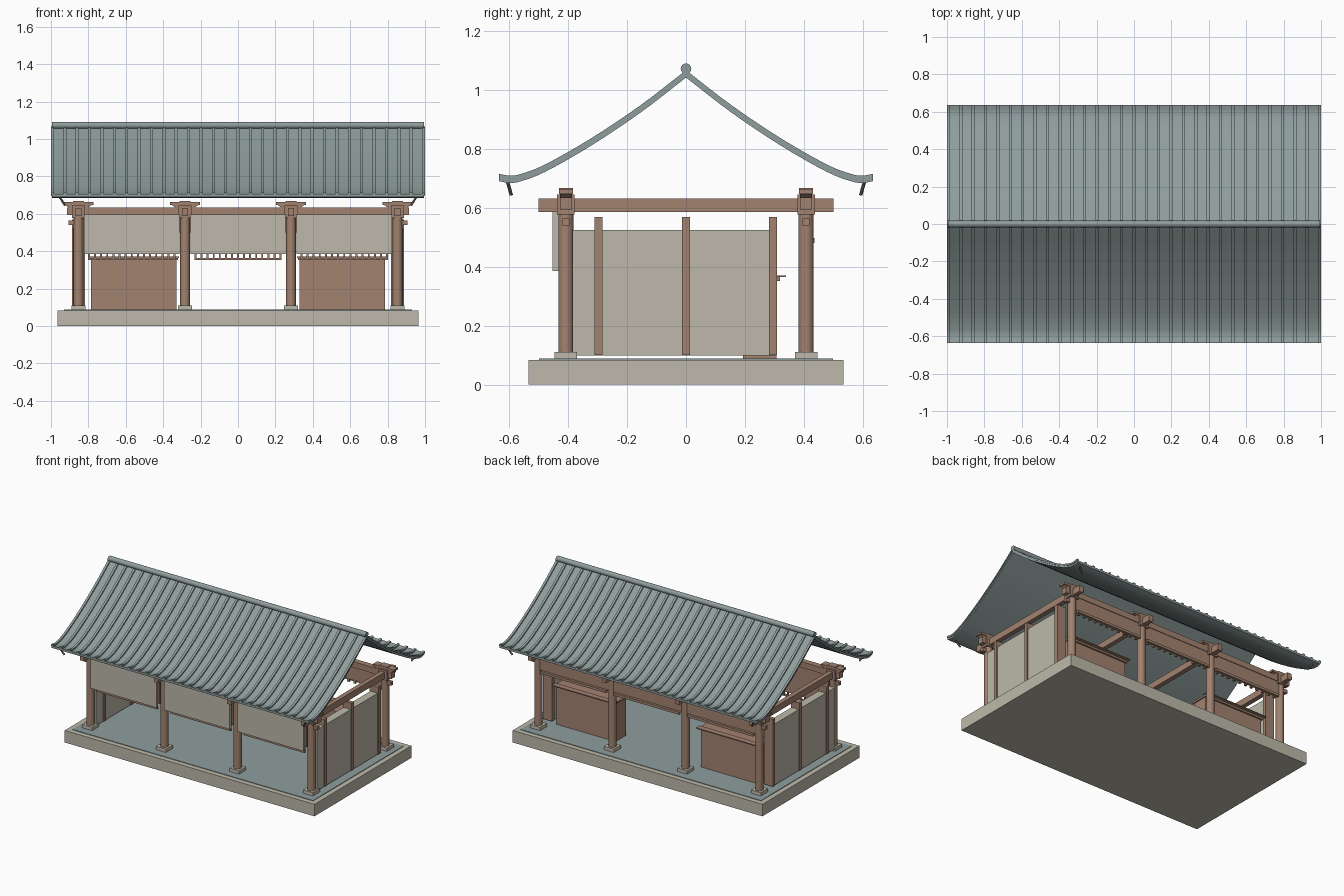
import bpy, bmesh, math
from mathutils import Vector

if "Cube" in bpy.data.objects:
    bpy.data.objects.remove(bpy.data.objects["Cube"])


def material(name, r, g, b):
    m = bpy.data.materials.new(name)
    m.diffuse_color = (r, g, b, 1)
    m.use_nodes = True
    m.node_tree.nodes["Principled BSDF"].inputs["Base Color"].default_value = m.diffuse_color
    return m


WOOD = material("brown wood", 0.36, 0.225, 0.16)
STONE = material("pale stone", 0.51, 0.485, 0.405)
TILE = material("grey green tile", 0.275, 0.34, 0.335)
DARK = material("dark iron", 0.10, 0.085, 0.07)


def finish(name, bm, mat):
    bmesh.ops.recalc_face_normals(bm, faces=bm.faces)
    me = bpy.data.meshes.new(name)
    bm.to_mesh(me)
    bm.free()
    me.materials.append(mat)
    ob = bpy.data.objects.new(name, me)
    bpy.context.collection.objects.link(ob)
    return ob


def add_box(bm, x0, x1, y0, y1, z0, z1):
    """Add one box given by its limits."""
    v = bmesh.ops.create_cube(bm, size=1)["verts"]
    for p in v:
        p.co = Vector((x1 if p.co.x > 0 else x0,
                       y1 if p.co.y > 0 else y0,
                       z1 if p.co.z > 0 else z0))


def boxes(name, mat, *limits):
    bm = bmesh.new()
    for b in limits:
        add_box(bm, *b)
    return finish(name, bm, mat)


def prism(bm, profile, x0, x1):
    """Extrude a closed (y, z) profile along x."""
    face = bm.faces.new([bm.verts.new((x0, y, z)) for y, z in profile])
    ext = bmesh.ops.extrude_face_region(bm, geom=[face])["geom"]
    for e in ext:
        if isinstance(e, bmesh.types.BMVert):
            e.co.x = x1


def cylinder(name, mat, p0, p1, r, n=20):
    p0, p1 = Vector(p0), Vector(p1)
    bm = bmesh.new()
    bmesh.ops.create_cone(bm, cap_ends=True, segments=n, radius1=r, radius2=r,
                          depth=(p1 - p0).length)
    ob = finish(name, bm, mat)
    ob.location = (p0 + p1) / 2
    ob.rotation_mode = "QUATERNION"
    ob.rotation_quaternion = (p1 - p0).to_track_quat("Z", "Y")
    for p in ob.data.polygons:
        p.use_smooth = len(p.vertices) == 4
    return ob


COLS = (-0.853, -0.283, 0.283, 0.853)
ROW = 0.408

# Platform and floor
boxes("platform", STONE, (-0.965, 0.965, -0.535, 0.535, 0, 0.084))
boxes("floor", TILE, (-0.93, 0.93, -0.5, 0.5, 0.08, 0.088))

# Columns with plinths and bracket caps
for s in (-1, 1):
    y = s * ROW
    for x in COLS:
        boxes("plinth", STONE, (x - .038, x + .038, y - .038, y + .038, .085, .111))
        cylinder("column", WOOD, (x, y, .108), (x, y, .64), .026)
        bm = bmesh.new()
        add_box(bm, x - .035, x + .035, y - .03, y + .03, .578, .645)
        add_box(bm, x - .08, x + .08, y - .024, y + .024, .648, .662)
        add_box(bm, x - .03, x + .03, y - .024, y + .024, .655, .668)
        # flared bracket arm
        verts = [bm.verts.new((x + a, y + b, z)) for z, w in ((.632, .05), (.65, .075))
                 for a, b in ((-w, -.02), (w, -.02), (w, .02), (-w, .02))]
        for i in range(4):
            j = (i + 1) % 4
            bm.faces.new((verts[i], verts[j], verts[j + 4], verts[i + 4]))
        finish("bracket", bm, WOOD)
    # Long beam and end noses of the tie beam
    boxes("long_beam", WOOD, (-.915, .915, y - .02, y + .02, .594, .635))
    boxes("tie_nose", WOOD, *[(min(t * .85, t * .905), max(t * .85, t * .905),
                               y - .012, y + .012, .54, .565) for t in (-1, 1)])

# Cross beams
for x in COLS:
    boxes("cross_beam", WOOD, (x - .016, x + .016, -.502, .502, .587, .632))

# Front hanging panels, lattice below them, rear transoms with teeth
for a, b in zip(COLS, COLS[1:]):
    l, r = a + .03, b - .03
    boxes("front_panel", STONE, (l, r, -.454, -.434, .386, .597))
    l2, r2 = a + .05, b - .05
    n = 14
    parts = [(l2, r2, -.415, -.400, .353, .364), (l2, r2, -.415, -.400, .386, .40)]
    for i in range(n + 1):
        x = l2 + .006 + (r2 - l2 - .012) * i / n
        parts.append((x - .005, x + .005, -.412, -.403, .36, .39))
    boxes("front_lattice", WOOD, *parts)
    boxes("lattice_board", WOOD, (l, r, -.418, -.398, .40, .594))
    parts = [(a, b, .400, .424, .50, .594), (l, r, .42, .437, .481, .498)]
    for i in range(11):
        x = l2 + (r2 - l2) * i / 10
        parts.append((x - .008, x + .008, .405, .42, .475, .505))
    boxes("rear_transom", WOOD, *parts)

# Side walls with posts
for s in (-1, 1):
    x = s * .853
    boxes("side_wall", STONE, (x - .028, x + .028, -.386, .305, .098, .525))
    boxes("wall_post", WOOD, *[(x - .034, x + .034, y - .0135, y + .0135, .1, .57)
                               for y in (-.298, 0, .296)])
    # Counter with ledge
    lo, hi = sorted((s * .33, s * .785))
    boxes("counter", WOOD, (lo, hi, .193, .307, .087, .355))
    boxes("counter_ledge", WOOD, (lo - .008, hi + .008, .19, .319, .352, .365),
          (lo - .015, hi + .015, .30, .34, .365, .371))

# Curved roof: Catmull-Rom curve from ridge to eave
KEYS = [(0, 1.055), (.156, .935), (.325, .822), (.478, .735), (.56, .703),
        (.60, .697), (.635, .703)]


def curve(keys, steps=4):
    k = [Vector(p) for p in keys]
    k = [2 * k[0] - k[1]] + k + [2 * k[-1] - k[-2]]
    out = []
    for i in range(1, len(k) - 2):
        p0, p1, p2, p3 = k[i - 1:i + 3]
        for j in range(steps):
            t = j / steps
            out.append(.5 * (2 * p1 + (p2 - p0) * t + (2 * p0 - 5 * p1 + 4 * p2 - p3) * t * t
                             + (3 * p1 - p0 - 3 * p2 + p3) * t ** 3))
    return out + [k[-2]]


def band(lower, upper, side):
    """Closed profile between two offsets of the roof curve."""
    pts = curve(KEYS)
    top = [(side * p.x, p.y + upper) for p in pts]
    low = [(side * p.x, p.y + lower) for p in pts]
    return top + low[::-1]


for s in (-1, 1):
    bm = bmesh.new()
    prism(bm, band(-.012, .003, s), -.995, .995)
    finish("roof_slope", bm, TILE)
    bm = bmesh.new()
    for i in range(31):
        x = -.992 + 1.984 * i / 30
        prism(bm, band(.001, .013, s), x - .008, x + .008)
    finish("roof_ribs", bm, TILE)
    # Corner hooks beneath the eaves
    for t in (-1, 1):
        cylinder("eave_hook", DARK, (t * .957, s * .608, .695),
                 (t * .925, s * .594, .645), .006, 8)

# Ridge roll
cylinder("ridge", TILE, (-.995, 0, 1.073), (.995, 0, 1.073), .018, 16)
